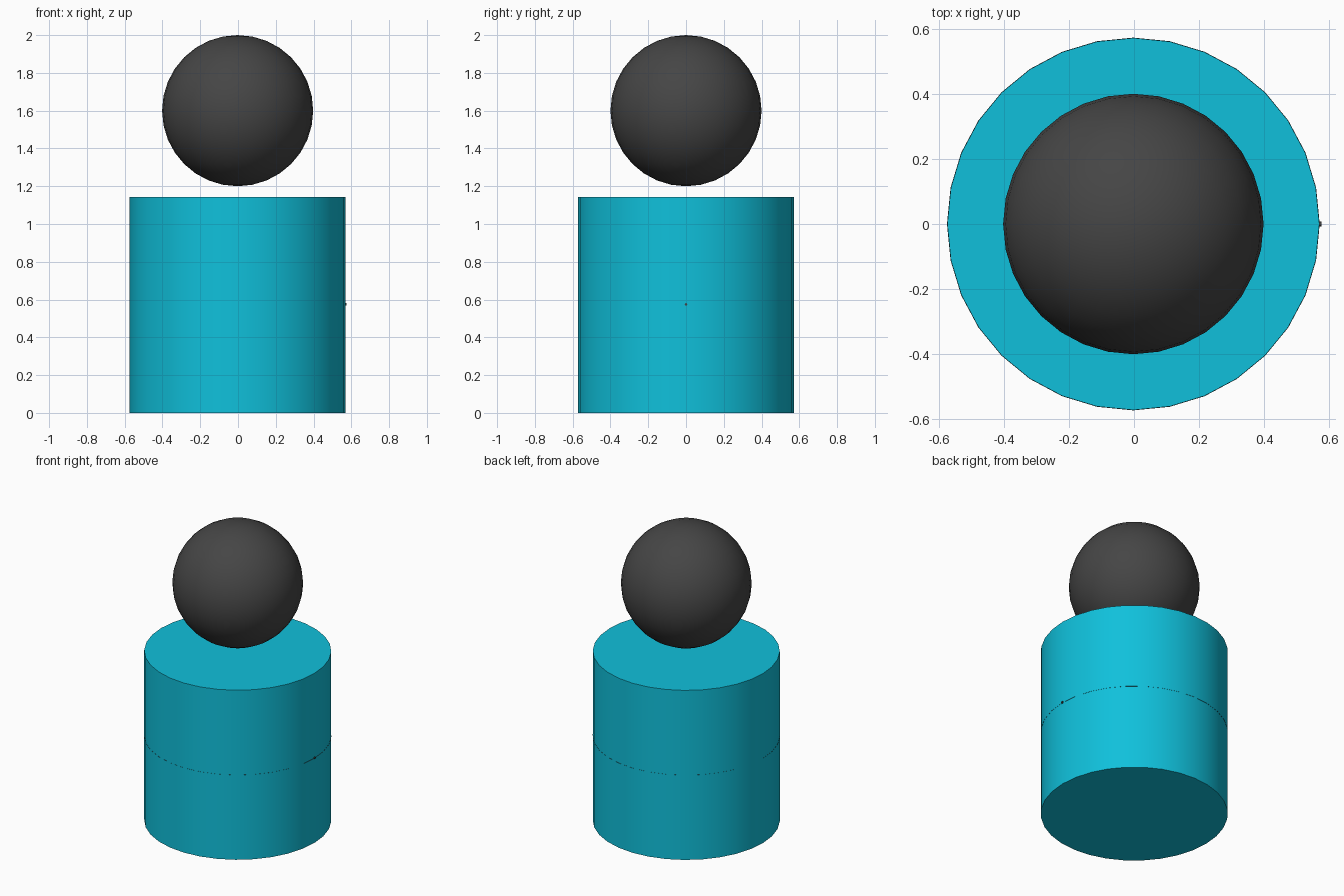
import bpy, math

if "Cube" in bpy.data.objects:
    bpy.data.objects.remove(bpy.data.objects["Cube"])

U = 4 / 7          # body radius; all other sizes follow from it
CX = -0.002        # the tiny button shifts the body slightly off centre


def material(name, rgb):
    m = bpy.data.materials.new(name)
    m.diffuse_color = (*rgb, 1)
    m.use_nodes = True
    m.node_tree.nodes["Principled BSDF"].inputs["Base Color"].default_value = m.diffuse_color
    return m


def finish(name, mat, smooth=True):
    ob = bpy.context.object
    ob.name = name
    ob.data.materials.append(mat)
    if smooth:
        bpy.ops.object.shade_smooth_by_angle(angle=math.radians(30))
    return ob


teal = material("teal", (0.005, 0.53, 0.71))
charcoal = material("charcoal", (0.06, 0.06, 0.06))

# Body drum
bpy.ops.mesh.primitive_cylinder_add(vertices=32, radius=U, depth=2 * U, location=(CX, 0, U))
finish("body", teal)

# Floating head ball
bpy.ops.mesh.primitive_uv_sphere_add(segments=32, ring_count=16, radius=0.7 * U, location=(CX, 0, 2.8 * U))
finish("head", charcoal)

# Hairline seam: a flat disc that barely breaks through the body wall
bpy.ops.mesh.primitive_circle_add(vertices=32, radius=U + 0.001, fill_type='NGON', location=(CX, 0, U))
finish("seam", charcoal, smooth=False)

# Tiny button on the right side
bpy.ops.mesh.primitive_cylinder_add(vertices=16, radius=0.007, depth=0.012,
                                    location=(CX + U, 0, U + 0.003),
                                    rotation=(0, math.pi / 2, 0))
finish("button", charcoal)
